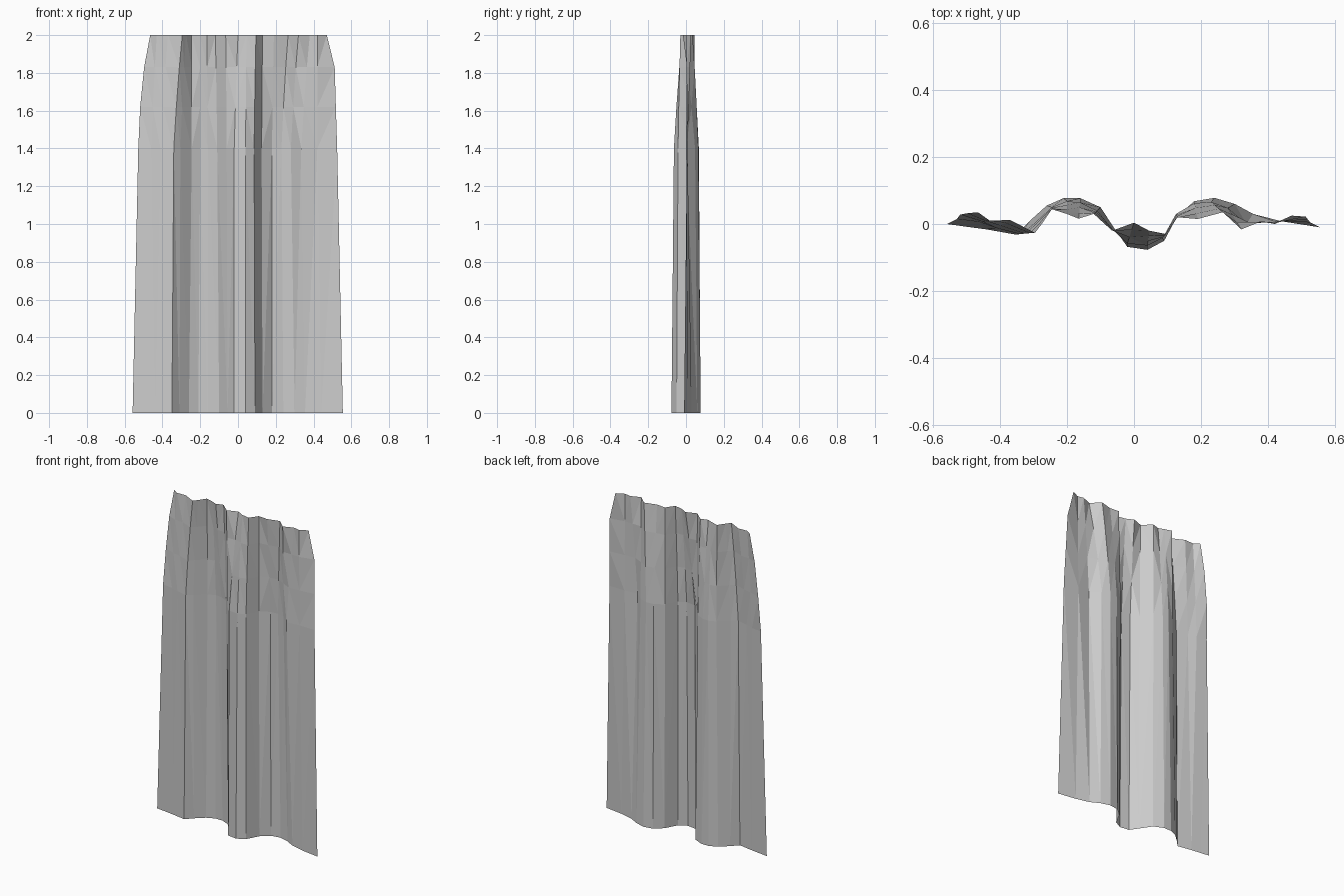
import bpy, bmesh

# Fold outlines (x, y) of the cloth at hem, below the pleats, and at the top rail
hem = [(-.558, 0), (-.50, -.008), (-.44, -.016), (-.35, -.032), (-.31, .01), (-.26, .055),
       (-.21, .077), (-.16, .077), (-.10, .05), (-.055, -.018), (-.02, -.068), (.04, -.077),
       (.09, -.05), (.13, .025), (.18, .068), (.24, .078), (.30, .06), (.355, .03),
       (.44, .008), (.555, -.01)]
mid = [(-.528, .015), (-.46, .006), (-.41, -.012), (-.34, -.03), (-.305, -.005), (-.245, .05),
       (-.20, .068), (-.16, .064), (-.11, .04), (-.06, -.02), (-.02, -.058), (.04, -.064),
       (.085, -.042), (.125, .03), (.18, .062), (.23, .066), (.28, .048), (.335, .0),
       (.42, .008), (.525, .005)]
rail = [(-.465, .035), (-.43, .01), (-.37, .012), (-.295, -.026), (-.275, .0), (-.245, .044),
        (-.20, .03), (-.165, .016), (-.12, .03), (-.065, -.02), (0, .004), (.045, -.02),
        (.095, -.03), (.13, .02), (.19, .015), (.265, .035), (.32, -.016), (.38, .008),
        (.42, .0), (.47, .025)]


def blend(a, b, t):
    return [(p[0] + (q[0] - p[0]) * t, p[1] + (q[1] - p[1]) * t) for p, q in zip(a, b)]


# Pleats taper in between; the side edges stay wide until near the top
upper = blend(mid, rail, .65)
upper[0], upper[-1] = (-.497, .032), (.512, .022)
lower = blend(mid, rail, .3)
lower[0], lower[-1] = (-.518, .028), (.518, .014)
rows = [(0, hem), (1.4, mid), (1.62, lower), (1.83, upper), (2, rail)]

# Curtain cloth: one thin sheet lofted through the outlines
bm = bmesh.new()
grid = [[bm.verts.new((x, y, z)) for x, y in row] for z, row in rows]
for a, b in zip(grid, grid[1:]):
    for i in range(len(a) - 1):
        bm.faces.new((a[i], a[i + 1], b[i + 1], b[i]))
bmesh.ops.triangulate(bm, faces=bm.faces[:])
mesh = bpy.data.meshes.new("curtain_panel")
bm.to_mesh(mesh)
bm.free()
curtain = bpy.data.objects.new("curtain_panel", mesh)
bpy.context.collection.objects.link(curtain)
